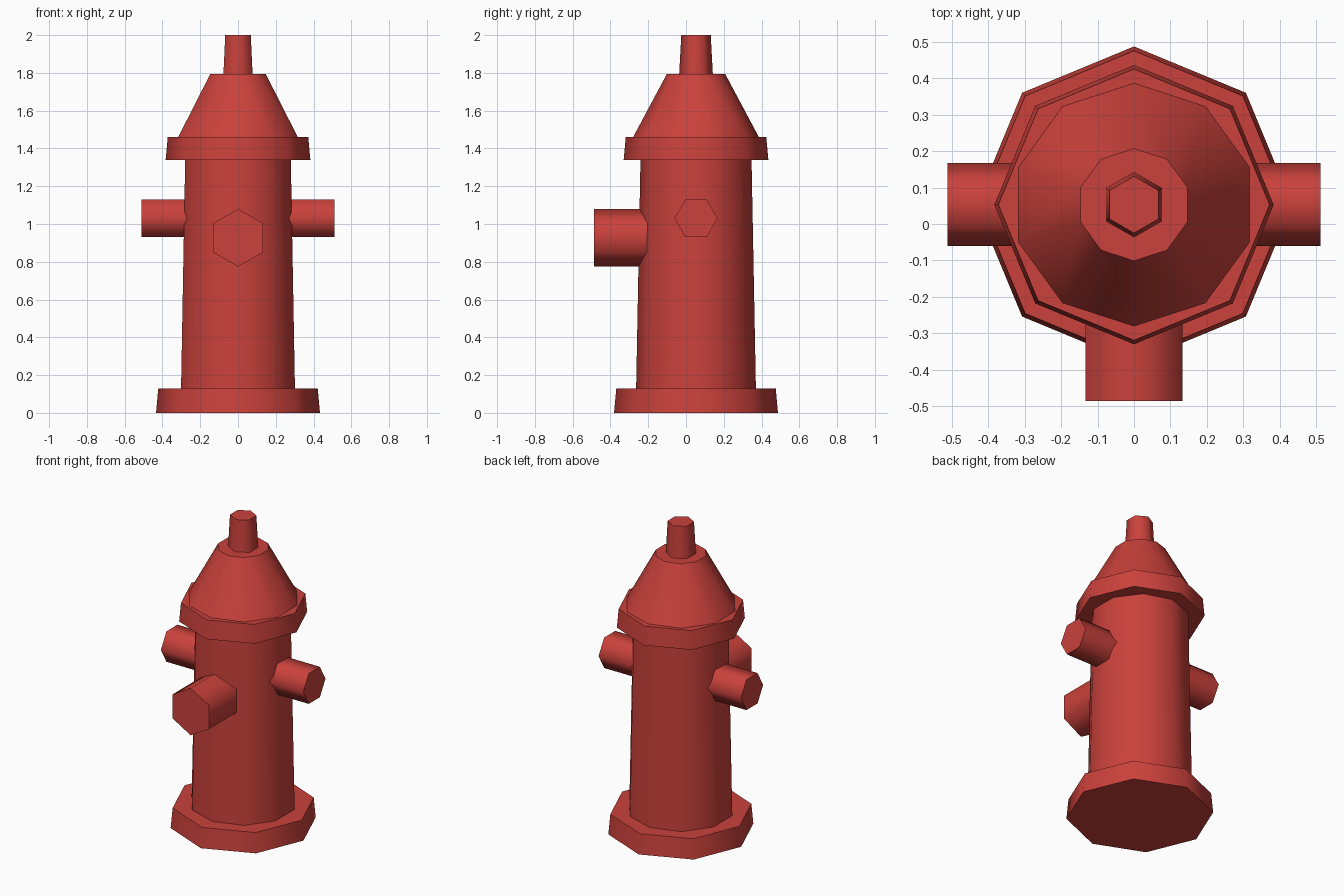
import bpy
from math import radians
from mathutils import Euler, Vector

cube = bpy.data.objects.get("Cube")
if cube:
    bpy.data.objects.remove(cube, do_unlink=True)

AXIS_Y = 0.053  # the barrel sits behind centre because of the front outlet

red = bpy.data.materials.new("hydrant red")
red.use_nodes = True
color = (0.59, 0.053, 0.044, 1)
red.diffuse_color = color
red.node_tree.nodes["Principled BSDF"].inputs["Base Color"].default_value = color


def frustum(name, sides, r1, r2, start, length, tilt=(0, 0, 0)):
    """Tapered prism growing from start along its tilted z axis."""
    rot = Euler([radians(a) for a in tilt])
    axis = Vector((0, 0, 1))
    axis.rotate(rot)
    bpy.ops.mesh.primitive_cone_add(
        vertices=sides, radius1=r1, radius2=r2, depth=length,
        location=Vector(start) + axis * length / 2, rotation=rot)
    obj = bpy.context.object
    obj.name = obj.data.name = name
    obj.data.materials.append(red)
    bpy.ops.object.shade_smooth_by_angle(angle=radians(62))
    return obj


# Upright stack: name, sides, lower radius, upper radius, bottom z, top z
for name, sides, r1, r2, z1, z2 in (
    ("base_flange", 8, 0.434, 0.422, 0, 0.13),
    ("barrel", 10, 0.317, 0.294, 0.13, 1.34),
    ("bonnet_rim", 8, 0.383, 0.372, 1.34, 1.46),
    ("bonnet", 10, 0.333, 0.154, 1.46, 1.795),
    ("operating_nut", 6, 0.089, 0.078, 1.795, 2.0),
):
    frustum(name, sides, r1, r2, (0, AXIS_Y, z1), z2 - z1)

# Side outlets
for name, side in (("left_outlet", 1), ("right_outlet", -1)):
    frustum(name, 6, 0.114, 0.114, (side * 0.2, AXIS_Y, 1.03), 0.312,
            (0, side * 90, 0))

# Larger front outlet
frustum("front_outlet", 6, 0.153, 0.153, (0, -0.1, 0.927), 0.386, (90, 0, 0))
